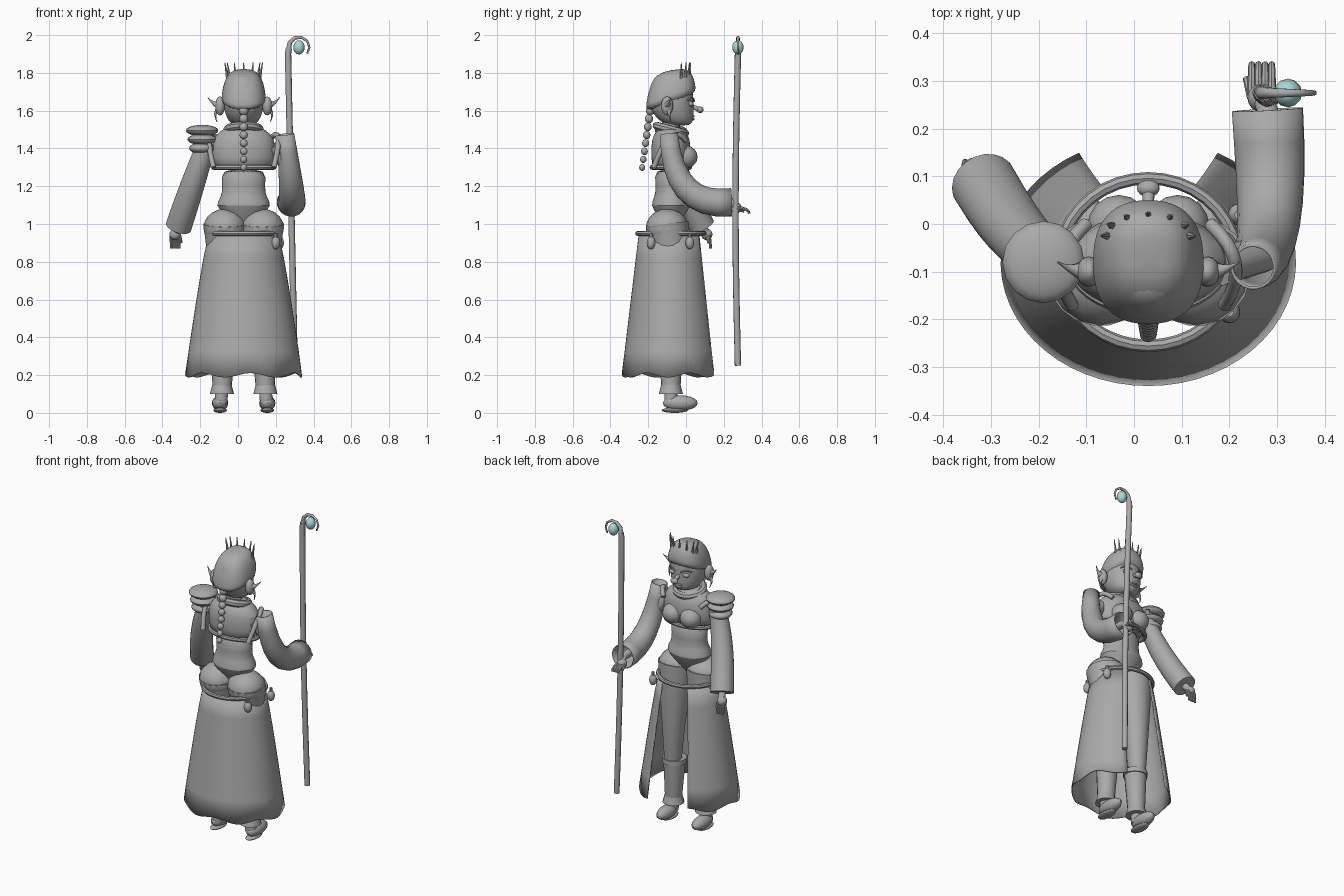
import bpy, bmesh, math
from mathutils import Vector, Matrix

cube = bpy.data.objects.get("Cube")
if cube:
    bpy.data.objects.remove(cube, do_unlink=True)

CENTRE = .03       # x of the body's middle line
SPINE = -.08       # y of the body's middle line
SIDES = ((1, "left"), (-1, "right"))
parts = []


def material(name, *rgb):
    mat = bpy.data.materials.new(name)
    mat.use_nodes = True
    mat.diffuse_color = (*rgb, 1)
    mat.node_tree.nodes["Principled BSDF"].inputs["Base Color"].default_value = (*rgb, 1)
    return mat


GREY = material("plain grey", .4, .4, .4)
TEAL = material("pale teal", .4, .7, .7)


def finish(name, bm, mat=GREY, smooth=False, thick=0):
    bmesh.ops.recalc_face_normals(bm, faces=bm.faces)
    mesh = bpy.data.meshes.new(name)
    bm.to_mesh(mesh)
    bm.free()
    mesh.materials.append(mat)
    part = bpy.data.objects.new(name, mesh)
    bpy.context.collection.objects.link(part)
    if thick:
        part.modifiers.new("Thickness", "SOLIDIFY").thickness = thick
    if smooth:
        part.modifiers.new("Smooth", "SUBSURF").levels = 1
        part.modifiers["Smooth"].render_levels = 1
    parts.append(part)


def skin(rings, around=True, closed=False, caps=True):
    """Bridge rows of points with quads."""
    bm = bmesh.new()
    rows = [[bm.verts.new(point) for point in ring] for ring in rings]
    count = len(rows[0])
    for low, high in zip(rows, rows[1:] + rows[:1] if closed else rows[1:]):
        for i in range(count if around else count - 1):
            j = (i + 1) % count
            bm.faces.new((low[i], low[j], high[j], high[i]))
    if caps and around and not closed:
        bm.faces.new(rows[0][::-1])
        bm.faces.new(rows[-1])
    return bm


def oval(z, width, depth, y=SPINE, tilt=0, power=2, count=24, gap=0):
    """Level rounded section, with an optional gap at the open side."""
    points = []
    for i in range(count + (gap > 0)):
        angle = math.pi / 2 + gap + (math.tau - 2 * gap) * i / count
        c, s = math.cos(angle), math.sin(angle)
        px = math.copysign(abs(c) ** (2 / power), c)
        py = math.copysign(abs(s) ** (2 / power), s)
        points.append(Vector((CENTRE + width * px, y + depth * py, z + tilt * s)))
    return points


def loft(name, rows, flat=1, power=2):
    """Stack of sections, each height and half width, then centre y and tilt."""
    rings = [oval(z, width, width * flat, *rest, power=power) for z, width, *rest in rows]
    finish(name, skin(rings), smooth=True)


def bend(start, pull, end, steps=8):
    """Curved path drawn towards a pull point."""
    a, b, c = Vector(start), Vector(pull), Vector(end)
    return [a.lerp(b, t).lerp(b.lerp(c, t), t) for t in (i / steps for i in range(steps + 1))]


def tube(name, path, start, end=None, sides=12, closed=False, caps=True, thick=0):
    points = [Vector(p) for p in path]
    last = len(points) - 1
    end = start if end is None else end
    rings, across, old = [], None, None
    for i, point in enumerate(points):
        ahead = points[(i + 1) % len(points)] if closed else points[min(i + 1, last)]
        behind = points[i - 1] if closed else points[max(i - 1, 0)]
        along = (ahead - behind).normalized()
        across = old.rotation_difference(along) @ across if old else along.orthogonal().normalized()
        old, up = along, along.cross(across)
        radius = end + (start - end) * (1 - i / last) ** 1.6
        turns = [math.tau * k / sides for k in range(sides)]
        rings.append([point + radius * (across * math.cos(a) + up * math.sin(a)) for a in turns])
    finish(name, skin(rings, closed=closed, caps=caps), thick=thick)


def hoop(name, radius, **section):
    tube(name, oval(count=36, **section), radius, sides=8, closed=True)


def ball(name, place, size, mat=GREY, segments=16):
    bm = bmesh.new()
    shape = Matrix.Translation(place) @ Matrix.Diagonal((*size, 1))
    bmesh.ops.create_uvsphere(bm, u_segments=segments, v_segments=segments * 2 // 3, radius=1, matrix=shape)
    finish(name, bm, mat)


def hand(word, palm, reach):
    """Palm with four fingers and a thumb."""
    palm, reach = Vector(palm), Vector(reach)
    ball(word + "_palm", palm, (.03, .03, .03))
    for i in range(4):
        root = palm + Vector((.014 * (i - 1.5), 0, 0))
        tip = root + reach
        tube(word + "_finger", bend(root, (root.x, tip.y, root.z), tip, steps=4), .01, .007, sides=8)
    root = palm + Vector((.02, 0, 0)) * (-1 if word == "left" else 1)
    tube(word + "_thumb", [root, root + reach * .6 + (root - palm) * .6], .011, .008, sides=8)


# Torso, cropped jacket and collar
loft("torso", [(.95, .03), (1.05, .1), (1.1, .155), (1.14, .12), (1.2, .11), (1.3, .13)], flat=.72)
loft("jacket", [(1.28, .16), (1.35, .17), (1.45, .17), (1.5, .12), (1.52, .06)], flat=.62)
hoop("jacket_hem", .013, z=1.3, width=.16, depth=.1)
hoop("collar", .022, z=1.5, width=.085, depth=.075, tilt=-.02)
loft("neck", [(1.45, .055), (1.6, .05)])

# Face as an egg with the chin drawn forward, hair cap as a tilted dome
egg, dome = [], []
for i in range(1, 9):
    angle = math.pi * i / 9
    low = math.cos(angle)
    egg.append((1.66 - .15 * low, .11 * math.sin(angle) ** .7, SPINE + .05 * max(0, low) ** 2))
for i in range(7):
    angle = math.radians(i * 14)
    rim = math.cos(angle)
    dome.append((1.635 + .18 * math.sin(angle), .12 * rim ** .6, SPINE, .05 * rim))
loft("face", egg, flat=1.1)
loft("hair_cap", dome, flat=1.12, power=2.4)
tube("nose", [(CENTRE, .02, 1.63), (CENTRE, .07, 1.605)], .01, .014)
ball("nose_tip", (CENTRE, .075, 1.605), (.024, .018, .018))
for z in (1.555, 1.57):
    ball("lip", (CENTRE, .03, z), (.028, .015, .008))

for side, word in SIDES:
    def at(x, y, z):
        return (CENTRE + side * x, y, z)

    # Facial features, ears and earrings
    ball(word + "_eye", at(.047, .025, 1.635), (.023, .015, .014))
    tube(word + "_brow", bend(at(.02, .043, 1.65), at(.05, .04, 1.68), at(.08, .01, 1.655)), .005, sides=6)
    ball(word + "_ear", at(.125, -.1, 1.625), (.026, .032, .05))
    tube(word + "_ear_tip", bend(at(.12, -.1, 1.63), at(.16, -.1, 1.63), at(.19, SPINE, 1.67)), .03, .002)
    tube(word + "_earring", bend(at(.14, -.09, 1.6), at(.16, -.09, 1.58), at(.14, SPINE, 1.54)), .012, .002)

    # Chest and shoulder straps
    ball(word + "_breast", at(.062, -.005, 1.355), (.066, .066, .062))
    tube(word + "_strap", bend(at(.13, 0, 1.44), at(.22, SPINE, 1.55), at(.16, -.17, 1.3)), .014)

    # Legs, boots and shoes
    ball(word + "_hip", at(.1, -.1, .98), (.113, .113, .1))
    tube(word + "_leg", bend(at(.1, -.1, 1), at(.1, -.04, .6), at(.115, SPINE, .2)), .115, .045, sides=20)
    tube(word + "_boot", [at(.107, SPINE, .38), at(.115, SPINE, .12)], .066, .05, sides=16)
    tube(word + "_boot_cuff", [at(.107, SPINE, .39), at(.107, SPINE, .36)], .071, sides=16)
    tube(word + "_boot_flare", [at(.115, SPINE, .16), at(.115, SPINE, .1)], .048, .064, sides=16)
    tube(word + "_ankle", [at(.115, SPINE, .14), at(.12, SPINE, .05)], .035)
    ball(word + "_shoe", at(.125, -.03, .052), (.043, .092, .041))
    ball(word + "_sole", at(.125, -.06, .014), (.036, .07, .014))

# Spiky tiara
for i in range(7):
    out = Vector((math.cos(math.pi * i / 6), math.sin(math.pi * i / 6) / 2, 0))
    root = Vector((CENTRE, -.025, 1.77)) + out * .085
    tube("tiara_spike", [root, root + out * .015 + Vector((0, 0, .085))], .009, .002, sides=6)

# Beaded braid
for i in range(8):
    size = .025 - .001 * i
    ball("braid_bead", (CENTRE, -.19 - .006 * i, 1.6 - .043 * i), (size, size * .9, size), segments=12)

# Open-fronted skirt with a wavy hem
rows = []
for i in range(7):
    t = i / 6
    rows.append(oval(.95 - .75 * t, .185 + .125 * t ** .85, .17 + .09 * t, count=48, gap=math.radians(28)))
for i, point in enumerate(rows[-1]):
    point.z += .012 * math.cos(i * .75)
finish("skirt", skin(rows, around=False), thick=.008)

# Belt and pouches
hoop("belt", .013, z=.95, width=.187, depth=.176)
for x, y in ((.2, -.185), (.22, .02)):
    ball("belt_pouch", (x, y, .9), (.023, .023, .034))
    tube("pouch_tie", [(x, y, .92), (x, y, .95)], .01, sides=8)

# Arms: the left bends forward to the staff, the right hangs
left_path = bend((.25, -.09, 1.475), (.3, -.07, 1.08), (.28, .24, 1.115))
tube("left_sleeve", left_path, .048, .075, sides=20, caps=False, thick=.006)
tube("left_arm", left_path[2:] + [Vector((.27, .265, 1.09))], .04, .022)
tube("left_shoulder", [(.18, -.09, 1.41), left_path[2]], .04)
tube("right_sleeve", bend((-.165, SPINE, 1.43), (-.23, -.06, 1.24), (-.315, .085, .985)), .05, .07, sides=20)
tube("right_wrist", [(-.31, .075, 1), (-.33, .11, .95)], .022)
hand("left", (.268, .265, 1.085), (0, .07, -.03))
hand("right", (-.333, .11, .945), (0, .02, -.075))

# Tiered shoulder guard
for i in range(3):
    size = .086 - .008 * i
    ball("shoulder_guard_tier", (-.19, SPINE, 1.495 - .047 * i), (size, size, .03))

# Crooked staff curling over its orb
orb = Vector((.323, .275, 1.935))
shaft = [Vector((.3 - .035 * i / 8, .275 - .013 * math.sin(math.pi * i / 8), .25 + 1.65 * i / 8)) for i in range(9)]
hook = [orb + Vector((math.cos(a), 0, math.sin(a))) * .055 for a in (math.radians(190 - 38 * i) for i in range(7))]
tube("staff_shaft", shaft + hook[:1], .017, sides=10)
tube("staff_hook", shaft[-1:] + hook, .017, .005, sides=10)
ball("staff_orb", orb, (.03, .03, .038), TEAL, segments=12)

# Shading
bpy.ops.object.select_all(action="DESELECT")
for part in parts:
    part.select_set(True)
bpy.context.view_layer.objects.active = parts[0]
bpy.ops.object.shade_smooth_by_angle(angle=math.radians(40))
